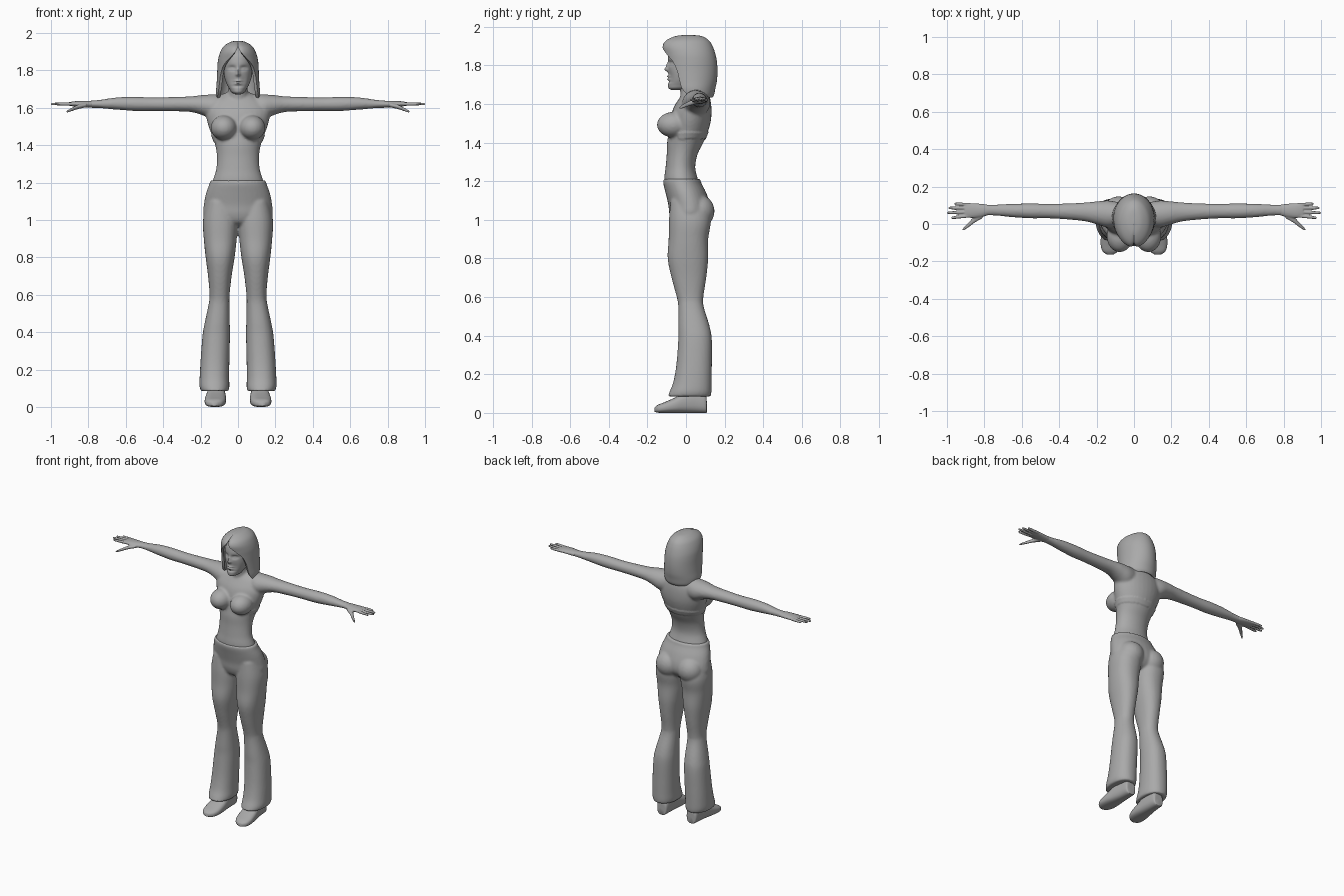
import bpy, bmesh, math
from mathutils import Vector

grey = bpy.data.materials.new("plain grey")
grey.diffuse_color = (0.4, 0.4, 0.4, 1)


def spline(rows, steps=5):
    """Smooth in-between rows through the given rows."""
    out = []
    for i in range(len(rows) - 1):
        p = [rows[max(i - 1, 0)], rows[i], rows[i + 1], rows[min(i + 2, len(rows) - 1)]]
        for s in range(steps):
            t = s / steps
            out.append([0.5 * (2 * b + (c - a) * t + (2 * a - 5 * b + 4 * c - d) * t * t
                               + (3 * b - a - 3 * c + d) * t ** 3) for a, b, c, d in zip(*p)])
    return out + [list(rows[-1])]


def loft(bm, rows, axis="z", side=1, n=32, power=1.0, steps=5):
    """Oval rings along an axis; row = (position, a0, a1, b0, b1)."""
    rings = []
    for t, a0, a1, b0, b1 in spline(rows, steps):
        ring = []
        for k in range(n):
            w = 2 * math.pi * k / n
            c, s = math.cos(w), math.sin(w)
            a = (a0 + a1) / 2 + (a1 - a0) / 2 * math.copysign(abs(c) ** power, c)
            b = (b0 + b1) / 2 + (b1 - b0) / 2 * math.copysign(abs(s) ** power, s)
            x, y, z = {"x": (t, a, b), "y": (a, t, b), "z": (a, b, t)}[axis]
            ring.append(bm.verts.new((x * side, y, z)))
        rings.append(ring)
    for r, q in zip(rings, rings[1:]):
        for k in range(n):
            bm.faces.new((r[k], r[(k + 1) % n], q[(k + 1) % n], q[k]))
    bm.faces.new(rings[0])
    bm.faces.new(rings[-1])


def oval(bm, centre, radii):
    new = bmesh.ops.create_uvsphere(bm, u_segments=24, v_segments=16, radius=1)["verts"]
    for v in new:
        v.co = Vector([c + r * p for c, r, p in zip(centre, radii, v.co)])


def push(verts, centre, size, move):
    """Soft bump or dent around a point."""
    for v in verts:
        d = sum(((a - b) / s) ** 2 for a, b, s in zip(v.co, centre, size))
        v.co += Vector(move) * math.exp(-d)


def finish(bm, name, voxel=0, smooth=0, angle=60):
    bmesh.ops.recalc_face_normals(bm, faces=bm.faces)
    me = bpy.data.meshes.new(name)
    bm.to_mesh(me)
    bm.free()
    ob = bpy.data.objects.new(name, me)
    bpy.context.collection.objects.link(ob)
    me.materials.append(grey)
    bpy.ops.object.select_all(action="DESELECT")
    ob.select_set(True)
    bpy.context.view_layer.objects.active = ob
    if voxel:
        m = ob.modifiers.new("blend", "REMESH")
        m.mode, m.voxel_size = "VOXEL", voxel
        bpy.ops.object.modifier_apply(modifier=m.name)
    if smooth:
        m = ob.modifiers.new("soften", "SMOOTH")
        m.factor, m.iterations = 0.5, smooth
        bpy.ops.object.modifier_apply(modifier=m.name)
    bpy.ops.object.shade_smooth_by_angle(angle=math.radians(angle))
    return ob


# Torso with neck, chest and arms
bm = bmesh.new()
torso = [(1.12, .15, -.09, .09), (1.20, .138, -.112, .065), (1.27, .117, -.106, .048),
         (1.34, .113, -.10, .06), (1.40, .122, -.098, .09), (1.46, .143, -.088, .115),
         (1.52, .163, -.082, .13), (1.58, .172, -.065, .132), (1.63, .15, -.035, .125),
         (1.665, .09, -.012, .112), (1.69, .05, 0, .09)]
loft(bm, [(z, -r, r, f, b) for z, r, f, b in torso])
loft(bm, [(1.58, -.06, .06, -.02, .10), (1.66, -.055, .055, -.03, .09),
          (1.71, -.05, .05, -.035, .075), (1.78, -.05, .05, -.03, .075)])
arm = [(.06, .0, .11, 1.54, 1.675), (.13, -.02, .125, 1.535, 1.672), (.19, -.005, .122, 1.56, 1.668),
       (.25, .012, .116, 1.577, 1.661), (.33, .022, .111, 1.581, 1.658), (.45, .03, .108, 1.583, 1.655),
       (.55, .03, .11, 1.583, 1.658), (.65, .036, .108, 1.59, 1.655), (.74, .045, .104, 1.598, 1.642),
       (.80, .046, .104, 1.6, 1.638)]
for s in (-1, 1):
    loft(bm, arm, "x", s)
    oval(bm, (s * .076, -.066, 1.493), (.07, .085, .066))
body = finish(bm, "torso_and_arms", 0.008, 5)
# raised edge of the fitted top
for v in body.data.vertices:
    if abs(v.co.x) < .17 and v.co.y > -.04 and 1.42 < v.co.z < 1.455:
        v.co += v.normal * .004

# Hands
for s, side in ((-1, "right"), (1, "left")):
    bm = bmesh.new()
    loft(bm, [(.78, .047, .103, 1.601, 1.637), (.82, .036, .108, 1.602, 1.637),
              (.87, .032, .112, 1.606, 1.635), (.905, .036, .112, 1.611, 1.63)], "x", s, 20)
    for y0, y1, tip in ((.043, .034, .978), (.064, .06, 1.0), (.085, .086, .992), (.104, .108, .962)):
        m, z, r = (y0 + y1) / 2, 1.62, .0088
        loft(bm, [(.88, y0 - r, y0 + r, z - r, z + r), (.93, m - r, m + r, z - r, z + r),
                  (tip - .008, y1 - .007, y1 + .007, z - .006, z + .007),
                  (tip, y1 - .003, y1 + .003, z - .002, z + .003)], "x", s, 12)
    loft(bm, [(.81, .03, .075, 1.603, 1.627), (.85, .008, .045, 1.594, 1.618),
              (.885, -.018, .007, 1.583, 1.602), (.91, -.034, -.018, 1.575, 1.588),
              (.917, -.034, -.028, 1.576, 1.582)], "x", s, 14)
    finish(bm, side + "_hand", 0.004, 2)

# Flared trousers
bm = bmesh.new()
hips = [(1.212, .148, -.117, .074), (1.19, .154, -.118, .08), (1.14, .172, -.106, .105),
        (1.08, .183, -.092, .125), (1.03, .184, -.086, .125), (.99, .15, -.07, .10), (.97, .09, -.04, .07)]
loft(bm, [(z, -r, r, f, b) for z, r, f, b in hips])
leg = [(1.10, .03, .165, -.08, .10), (1.0, .002, .187, -.088, .128), (.9, .007, .183, -.09, .115),
       (.8, .018, .173, -.095, .115), (.7, .034, .160, -.075, .105), (.6, .045, .152, -.048, .09),
       (.55, .046, .157, -.04, .092), (.45, .044, .178, -.04, .122), (.38, .043, .19, -.04, .134),
       (.25, .046, .2, -.05, .134), (.16, .047, .205, -.066, .133), (.11, .046, .206, -.085, .132),
       (.085, .05, .198, -.095, .128)]
for s in (-1, 1):
    loft(bm, leg, "z", s, power=.9)
    oval(bm, (s * .082, .066, 1.045), (.085, .082, .085))
finish(bm, "flared_trousers", 0.008, 4)

# Shoes
for s, side in ((-1, "right"), (1, "left")):
    bm = bmesh.new()
    loft(bm, [(.108, .09, .135, .003, .05), (.10, .076, .15, 0, .10), (.05, .07, .158, 0, .115),
              (-.01, .066, .168, 0, .105), (-.06, .064, .176, 0, .078), (-.11, .068, .178, 0, .056),
              (-.145, .084, .168, .001, .042), (-.163, .11, .145, .006, .028)], "y", s, 28, .75)
    finish(bm, side + "_shoe")

# Head with sculpted face
bm = bmesh.new()
head = [(1.672, .012, -.075, -.03), (1.682, .034, -.09, .02), (1.70, .046, -.093, .05),
        (1.73, .062, -.091, .08), (1.77, .074, -.092, .11), (1.81, .078, -.092, .125),
        (1.85, .078, -.092, .125), (1.89, .07, -.08, .115), (1.925, .045, -.04, .09), (1.935, .01, .0, .04)]
loft(bm, [(z, -r, r, f, b) for z, r, f, b in head], n=96, steps=10, power=.95)
front = [v for v in bm.verts if v.co.y < -.02]
for s in (-1, 1):
    push(front, (s * .032, -.085, 1.812), (.02, .05, .012), (0, .013, 0))      # eye sockets
    push(front, (s * .032, -.085, 1.81), (.011, .05, .006), (0, -.006, 0))     # eyelids
    push(front, (s * .03, -.085, 1.745), (.018, .05, .03), (0, .005, 0))       # cheeks
push(front, (0, -.09, 1.795), (.009, .05, .022), (0, -.012, 0))                # nose bridge
push(front, (0, -.09, 1.778), (.011, .05, .009), (0, -.014, 0))                # nose tip
push(front, (0, -.09, 1.743), (.02, .05, .005), (0, -.008, 0))                 # upper lip
push(front, (0, -.09, 1.729), (.017, .05, .005), (0, -.008, 0))                # lower lip
push(front, (0, -.09, 1.736), (.02, .05, .002), (0, .004, 0))                  # mouth line
push(front, (0, -.09, 1.715), (.03, .05, .006), (0, .005, 0))                  # chin dip
finish(bm, "head")

# Hair: an open shell parted at the front; row = (z, half width, front, back, opening angle)
bm = bmesh.new()
hair = [(1.958, .006, .0, .02, 0), (1.952, .04, -.055, .08, 0), (1.93, .075, -.105, .118, .0),
        (1.90, .094, -.124, .138, .14), (1.86, .106, -.118, .152, .5), (1.82, .11, -.112, .16, .82),
        (1.77, .112, -.108, .163, 1.0), (1.72, .115, -.10, .16, 1.06), (1.68, .118, -.088, .152, 1.12),
        (1.65, .114, -.075, .146, 1.3), (1.635, .104, -.06, .138, 1.5)]
n, prev = 56, None
for z, r, f, b, gap in spline(hair, 5):
    ring = []
    for k in range(n + 1):
        w = max(gap, 0.002) + (2 * math.pi - 2 * max(gap, 0.002)) * k / n
        part = .010 * math.exp(-(min(w, 2 * math.pi - w) / .12) ** 2) * (z > 1.86)
        ring.append(bm.verts.new((r * math.sin(w), (f + b) / 2 - (b - f) / 2 * math.cos(w) + part, z)))
    if prev:
        for k in range(n):
            bm.faces.new((prev[k], prev[k + 1], ring[k + 1], ring[k]))
    else:
        bm.faces.new(ring)
    prev = ring
ob = finish(bm, "hair")
m = ob.modifiers.new("thickness", "SOLIDIFY")
m.thickness, m.offset = .016, -1
bpy.ops.object.modifier_apply(modifier=m.name)
bpy.ops.object.shade_smooth_by_angle(angle=math.radians(60))
